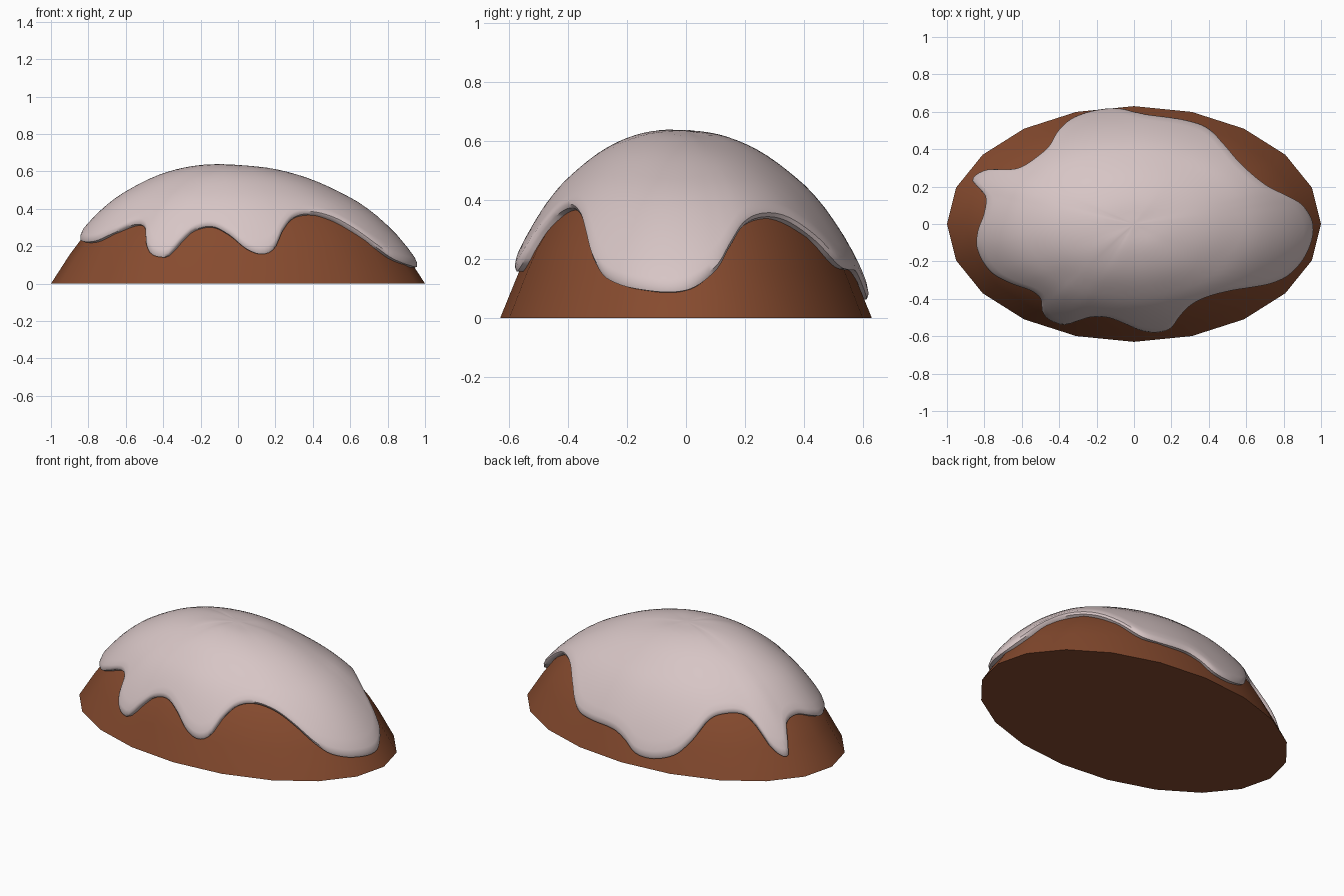
import bpy, bmesh, math
from mathutils import Vector

cube = bpy.data.objects.get("Cube")
if cube:
    bpy.data.objects.remove(cube, do_unlink=True)

DEPTH = 0.63          # width-to-length ratio of the oval
SIDES = 20            # sides of the bread
SEGS = 240            # segments around the icing
THICK = 0.03          # icing thickness

# Dome section: (radius, height)
DOME = [(0, .605), (.2, .592), (.4, .54), (.6, .444), (.7, .374),
        (.77, .31), (.84, .235), (.9, .155), (1, 0)]

# Lower rim of the icing: (angle in degrees, height)
RIM = [(0, .1), (10, .165), (15.6, .24), (22.6, .31), (32, .34), (43.7, .33),
       (55, .27), (65, .185), (72, .17), (84, .165), (90, .13), (94, .085),
       (98.5, .07), (104, .08), (110.5, .12), (116, .19), (124.5, .3),
       (134, .335), (143, .325), (147, .27), (150, .18), (154, .13),
       (157.5, .13), (160, .2), (164, .27), (174, .29), (185, .255),
       (193, .23), (207.6, .23), (216, .27), (225, .315), (231.6, .295),
       (236, .21), (239.2, .165), (243, .148), (246, .155), (249.5, .23),
       (253, .285), (260, .305), (267, .26), (273, .19), (278, .163),
       (282.5, .19), (287, .28), (293.5, .35), (303, .37), (313, .34),
       (320, .28), (327, .195), (333, .14), (345, .103)]


def curve(points, x):
    """Smooth interpolation through sorted points."""
    n = len(points)
    i = 0
    while i < n - 2 and x > points[i + 1][0]:
        i += 1

    def slope(k):
        a, b = points[max(k - 1, 0)], points[min(k + 1, n - 1)]
        return (b[1] - a[1]) / (b[0] - a[0])

    (x0, y0), (x1, y1) = points[i], points[i + 1]
    h = x1 - x0
    t = (x - x0) / h
    return ((2 * t**3 - 3 * t**2 + 1) * y0 + (t**3 - 2 * t**2 + t) * h * slope(i)
            + (3 * t**2 - 2 * t**3) * y1 + (t**3 - t**2) * h * slope(i + 1))


RIM_LOOP = [(a - 360, z) for a, z in RIM[-3:]] + RIM + [(a + 360, z) for a, z in RIM[:3]]
DOME_UP = [(z, r) for r, z in reversed(DOME)]


def dome_point(r, ang, lift=0.0):
    """Point on the dome, lifted along its normal."""
    c, s = math.cos(ang), math.sin(ang)
    d = (curve(DOME, r + .01) - curve(DOME, r - .01)) / .02 if r > .02 else 0
    normal = Vector((-d * c, -d * s / DEPTH, 1)).normalized()
    return Vector((r * c, DEPTH * r * s, curve(DOME, r))) + normal * lift


def material(name, rgb):
    m = bpy.data.materials.new(name)
    m.use_nodes = True
    m.diffuse_color = (*rgb, 1)
    bsdf = m.node_tree.nodes["Principled BSDF"]
    bsdf.inputs["Base Color"].default_value = (*rgb, 1)
    bsdf.inputs["Roughness"].default_value = .6
    return m


def lathe(name, apex, rings, mat, base=False):
    """Skin rings of points running down from an apex."""
    bm = bmesh.new()
    top = bm.verts.new(apex)
    loops = [[bm.verts.new(p) for p in ring] for ring in rings]
    n = len(loops[0])
    for j in range(n):
        k = (j + 1) % n
        bm.faces.new((top, loops[0][j], loops[0][k]))
        for a, b in zip(loops, loops[1:]):
            bm.faces.new((a[j], b[j], b[k], a[k]))
    if base:
        bm.faces.new(list(reversed(loops[-1])))
    bmesh.ops.recalc_face_normals(bm, faces=bm.faces)
    mesh = bpy.data.meshes.new(name)
    bm.to_mesh(mesh)
    bm.free()
    mesh.materials.append(mat)
    obj = bpy.data.objects.new(name, mesh)
    bpy.context.collection.objects.link(obj)
    bpy.ops.object.select_all(action='DESELECT')
    obj.select_set(True)
    bpy.context.view_layer.objects.active = obj
    bpy.ops.object.shade_smooth_by_angle(angle=math.radians(40))
    return obj


brown = material("baked_brown", (.24, .07, .028))
cream = material("pale_pink_icing", (.68, .56, .56))

# Bread: a low-sided oval dome with a flat base
bread_rings = [[dome_point(r, math.tau * j / SIDES) for j in range(SIDES)]
               for r, _ in DOME[1:]]
lathe("bread_dome", (0, 0, DOME[0][1]), bread_rings, brown, base=True)

# Icing: rings that follow the dome down to the dripping rim, then a rounded lip
steps = [(i / 18, THICK) for i in range(1, 18)]
steps += [(.982, THICK), (1.0, .024), (1.008, .012), (1.0, -.015)]
icing_rings = []
for t, lift in steps:
    ring = []
    for j in range(SEGS):
        ang = math.tau * j / SEGS
        edge = curve(DOME_UP, curve(RIM_LOOP, math.degrees(ang)))
        # the icing is thinner where it has run further down
        sag = (.017 * math.cos(ang) + .01 * math.sin(ang)) * math.sin(math.pi * min(t, 1))
        ring.append(dome_point(edge * t, ang, lift - sag))
    icing_rings.append(ring)
lathe("icing_glaze", (0, 0, DOME[0][1] + THICK), icing_rings, cream)
